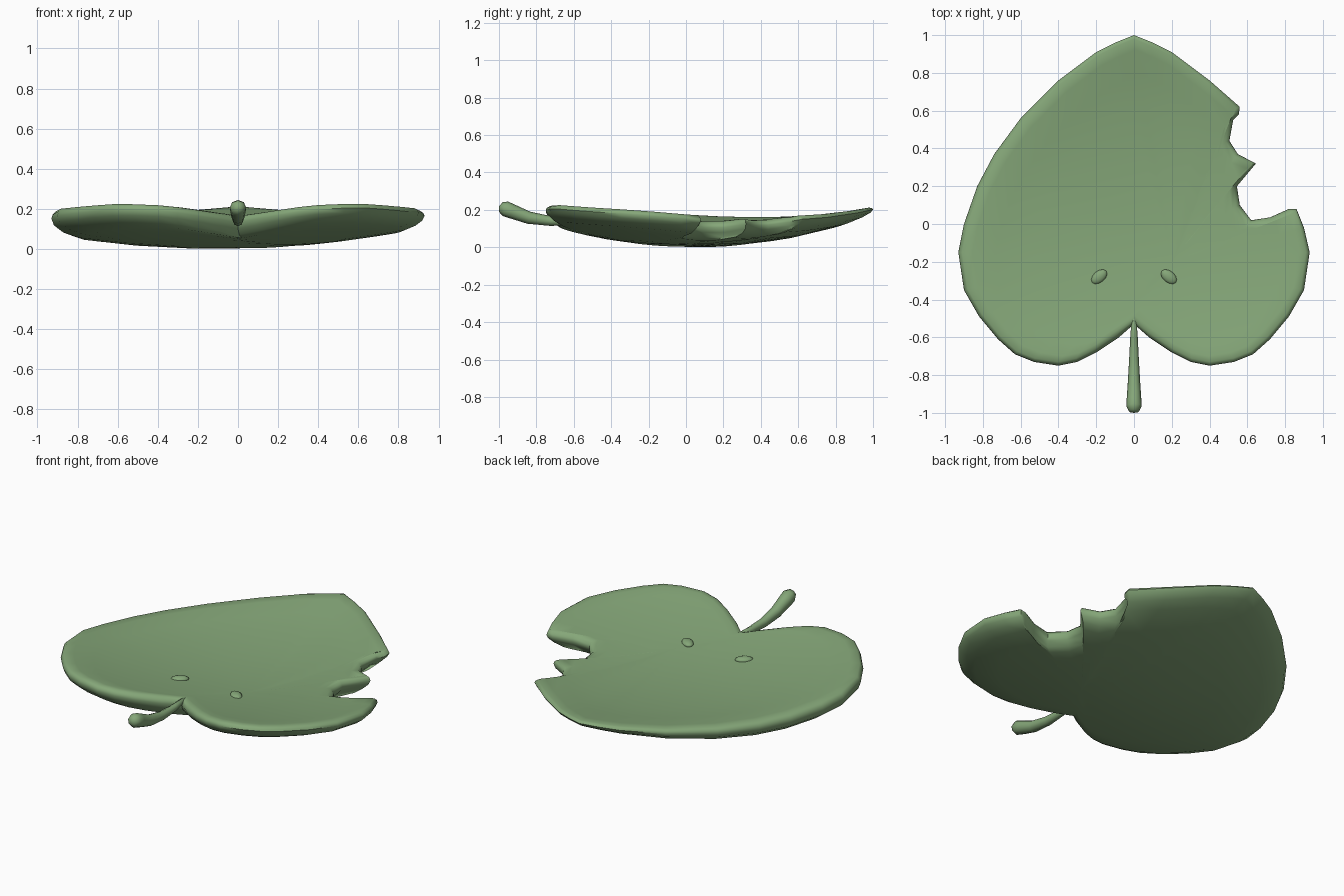
import bpy, bmesh, math
from mathutils import Vector, Matrix

if "Cube" in bpy.data.objects:
    bpy.data.objects.remove(bpy.data.objects["Cube"])

green = bpy.data.materials.new("leaf green")
colour = (0.235, 0.385, 0.19, 1)
green.use_nodes = True
green.diffuse_color = colour
green.node_tree.nodes["Principled BSDF"].inputs["Base Color"].default_value = colour


def finish(bm, name, angle=50):
    """Turn a bmesh into a smooth shaded green object."""
    bmesh.ops.recalc_face_normals(bm, faces=bm.faces)
    mesh = bpy.data.meshes.new(name)
    bm.to_mesh(mesh)
    bm.free()
    obj = bpy.data.objects.new(name, mesh)
    bpy.context.collection.objects.link(obj)
    mesh.materials.append(green)
    bpy.ops.object.select_all(action="DESELECT")
    obj.select_set(True)
    bpy.context.view_layer.objects.active = obj
    bpy.ops.object.shade_smooth_by_angle(angle=math.radians(angle))
    return obj


def loft(bm, rings, start, end):
    """Bridge closed rings of points and close both ends with a fan."""
    loops = [[bm.verts.new(p) for p in ring] for ring in rings]
    count = len(loops[0])
    for a, b in zip(loops, loops[1:]):
        for i in range(count):
            j = (i + 1) % count
            bm.faces.new((a[i], a[j], b[j], b[i]))
    for loop, tip in ((loops[0], start), (loops[-1], end)):
        centre = bm.verts.new(tip)
        for i in range(count):
            bm.faces.new((loop[i], loop[(i + 1) % count], centre))


def underside(x, y):
    return 0.1 * (x + 0.1) ** 2 + 0.19 * (y - 0.05) ** 2


def topside(x, y):
    return 0.12 + 0.08 * x * x + 0.13 * y * y - 0.03 * y


# Leaf outline: one half from notch to tip, mirrored, with a bite on the left
half = [(0, -.53), (-.08, -.6), (-.2, -.68), (-.3, -.73), (-.4, -.75),
        (-.53, -.73), (-.63, -.69), (-.72, -.61), (-.82, -.49), (-.9, -.35),
        (-.93, -.15), (-.9, 0), (-.83, .2), (-.74, .37), (-.6, .56),
        (-.4, .76), (-.2, .91), (-.1, .96), (0, 1)]
bite = [(.56, .62), (.555, .58), (.525, .55), (.505, .44), (.55, .37),
        (.645, .32), (.545, .2), (.56, .1), (.62, .02), (.72, .035),
        (.82, .08), (.86, .08), (.9, -.02)]
mirrored = [(-x, y) for x, y in reversed(half[1:-1])]
outline = half + [p for p in mirrored if p[1] > .7] + bite + [p for p in mirrored if p[1] < -.1]
outline = [Vector(p) for p in outline]

# Inward direction at every outline point
inward = []
for i, p in enumerate(outline):
    a = (p - outline[i - 1]).normalized()
    b = (outline[(i + 1) % len(outline)] - p).normalized()
    t = (a + b).normalized()
    inward.append(Vector((t.y, -t.x)))

# Leaf body: rings as (inset, scale, height between underside and topside)
hub = Vector((.2, -.2))
inner = (.2, .45, .7)
profile = [(.025, s, 0) for s in inner]
profile += [(.025, .9, 0), (.025, .97, .13), (.012, 1, .36), (0, 1, .62),
            (.006, 1, .8), (.02, 1, .94), (.03, .96, 1)]
profile += [(.03, s, 1) for s in (.85,) + inner[::-1]]


def place(p, t):
    low, high = underside(p.x, p.y), topside(p.x, p.y)
    return (p.x, p.y, low + (high - low) * t)


rings = []
for inset, scale, t in profile:
    rings.append([place(hub + (p + n * inset - hub) * scale, t)
                  for p, n in zip(outline, inward)])
bm = bmesh.new()
loft(bm, rings, place(hub, 0), place(hub, 1))
finish(bm, "leaf_body")

# Stem: tapered tube that curves upward, as (y, z, radius)
path = [(-.5, .155, .012), (-.6, .142, .02), (-.72, .14, .026), (-.84, .158, .033),
        (-.93, .192, .039), (-.965, .206, .041), (-.99, .215, .028)]
sides = 8
rings = []
for i, (y, z, r) in enumerate(path):
    before, after = path[max(i - 1, 0)], path[min(i + 1, len(path) - 1)]
    along = Vector((0, after[0] - before[0], after[1] - before[1])).normalized()
    up = Vector((1, 0, 0)).cross(along)
    ring = []
    for k in range(sides):
        a = math.tau * k / sides
        ring.append(Vector((r * math.cos(a), y, z)) + up * r * math.sin(a))
    rings.append(ring)
bm = bmesh.new()
loft(bm, rings, (0, -.49, .156), (0, -1, .218))
finish(bm, "stem", 70)

# Two small raised oval bumps beside the notch
for side, name in ((1, "left_bump"), (-1, "right_bump")):
    x, y = side * .185, -.28
    bm = bmesh.new()
    matrix = (Matrix.Translation((x, y, topside(x, y)))
              @ Matrix.Rotation(math.radians(-40 * side), 4, "Z")
              @ Matrix.Diagonal((.05, .031, .018, 1)))
    bmesh.ops.create_uvsphere(bm, u_segments=12, v_segments=8, radius=1, matrix=matrix)
    finish(bm, name, 70)
